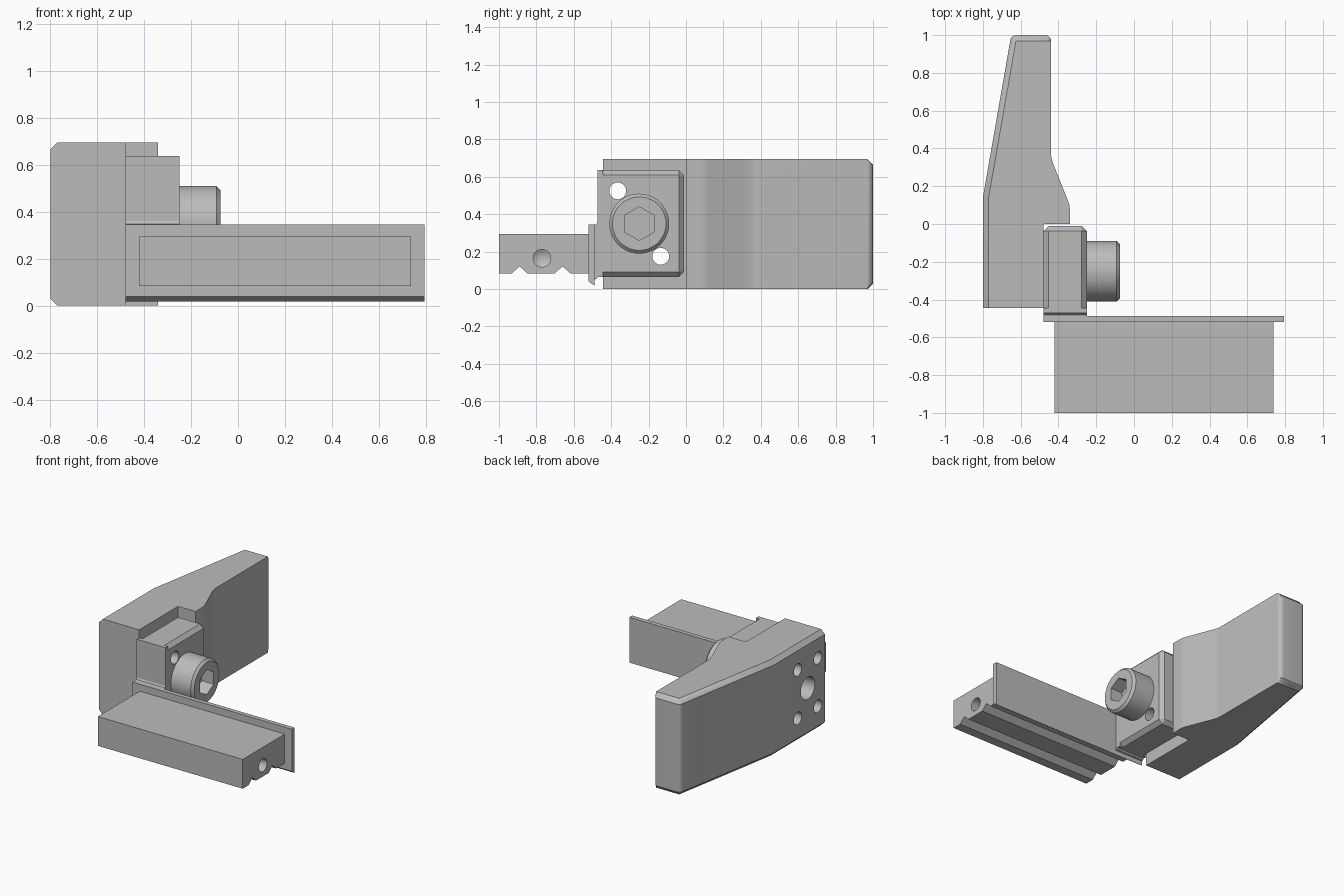
import bpy, bmesh
from math import sin, cos, pi, radians

if "Cube" in bpy.data.objects:
    bpy.data.objects.remove(bpy.data.objects["Cube"])

grey = bpy.data.materials.new("plain grey")
grey.use_nodes = True
colour = (0.5, 0.5, 0.5, 1)
grey.diffuse_color = colour
grey.node_tree.nodes["Principled BSDF"].inputs["Base Color"].default_value = colour


def loft(name, rings):
    """Skin rings of equal length and cap both ends."""
    bm = bmesh.new()
    rows = [[bm.verts.new(p) for p in ring] for ring in rings]
    n = len(rows[0])
    for a, b in zip(rows, rows[1:]):
        for i in range(n):
            j = (i + 1) % n
            bm.faces.new((a[i], a[j], b[j], b[i]))
    bm.faces.new(rows[0])
    bm.faces.new(rows[-1])
    bmesh.ops.remove_doubles(bm, verts=bm.verts, dist=0.0005)
    bmesh.ops.recalc_face_normals(bm, faces=bm.faces)
    mesh = bpy.data.meshes.new(name)
    bm.to_mesh(mesh)
    bm.free()
    mesh.materials.append(grey)
    obj = bpy.data.objects.new(name, mesh)
    bpy.context.collection.objects.link(obj)
    return obj


def prism_x(name, yz, x0, x1):
    return loft(name, [[(x, y, z) for y, z in yz] for x in (x0, x1)])


def turned(name, profile, y, z, sides=48):
    """Turn (x, radius) pairs about an axis along x."""
    angles = [pi / 2 + 2 * pi * i / sides for i in range(sides)]
    return loft(name, [[(x, y + r * cos(a), z + r * sin(a)) for a in angles]
                       for x, r in profile])


def select(obj):
    bpy.ops.object.select_all(action='DESELECT')
    obj.select_set(True)
    bpy.context.view_layer.objects.active = obj


def cut(obj, cutters):
    for cutter in cutters:
        mod = obj.modifiers.new("cut", 'BOOLEAN')
        mod.operation = 'DIFFERENCE'
        mod.solver = 'EXACT'
        mod.object = cutter
        select(obj)
        bpy.ops.object.modifier_apply(modifier=mod.name)
        bpy.data.objects.remove(cutter)


def smooth(obj):
    select(obj)
    bpy.ops.object.shade_smooth_by_angle(angle=radians(28))


CY, CZ = -0.25, 0.35     # screw axis
TOP, C = 0.695, 0.03     # handle height, chamfer

# Handle: (outer, chamfered) outline pairs, chamfered on the outer side and end
pairs = [((-0.8, -0.445), (-0.77, -0.445)), ((-0.8, 0.14), (-0.77, 0.138))]
for i in range(7):
    a = radians(171 - 81 * i / 6)
    pairs.append(((-0.625 + C * cos(a), 0.97 + C * sin(a)), (-0.625, 0.97)))
for i in range(7):
    a = radians(90 - 15 * i)
    x = -0.47 + C * cos(a)
    pairs.append(((x, 0.97 + C * sin(a)), (x, 0.97)))
inner_side = [(-0.44, 0.37), (-0.437, 0.35), (-0.428, 0.32), (-0.36, 0.15),
              (-0.348, 0.118), (-0.342, 0.1), (-0.34, 0.08), (-0.34, 0),
              (-0.48, 0), (-0.48, -0.445)]
pairs += [(p, p) for p in inner_side]
handle = loft("handle", [[(*p[k], z) for p in pairs]
                         for k, z in ((1, 0), (0, C), (0, TOP - C), (1, TOP))])
holes = [turned("hole_cutter", [(-0.9, 0.045), (-0.4, 0.045)], CY + dy, CZ + dz, 32)
         for dy in (-0.115, 0.115) for dz in (-0.175, 0.175)]
holes.append(turned("bore_cutter", [(-0.9, 0.08), (-0.4, 0.08)], CY, CZ))
cut(handle, holes)
smooth(handle)


# Clamp block: square at the front, chamfered edges behind
def section(y, inset, c):
    x0, x1, z0, z1 = -0.48 + inset, -0.25 - inset, 0.065 + inset, 0.637 - inset
    return [(x, y, z) for x, z in (
        (x0 + c, z0), (x1 - c, z0), (x1, z0 + c), (x1, z1 - c),
        (x1 - c, z1), (x0 + c, z1), (x0, z1 - c), (x0, z0 + c))]


B = 0.027
block = loft("clamp_block", [section(-0.472, 0, 0), section(-0.445, 0, 0),
                             section(-0.444, 0, B), section(-0.038, 0, B),
                             section(-0.011, B, 0.003)])
cut(block, [turned("hole_cutter", [(-0.6, 0.045), (-0.1, 0.045)], CY + s * 0.115, CZ - s * 0.175, 32)
            for s in (-1, 1)])
smooth(block)

# Neck joining the clamp block to the plate
prism_x("neck", [(-0.46, 0.36), (-0.472, 0.36), (-0.478, 0.348), (-0.49, 0.344),
                 (-0.49, 0.05), (-0.478, 0.055), (-0.472, 0.065), (-0.46, 0.07)],
        -0.48, -0.25)

# Thin back plate with a bevelled lower edge
prism_x("back_plate", [(-0.52, 0.345), (-0.52, 0.04), (-0.488, 0.017), (-0.488, 0.345)],
        -0.48, 0.795)

# Long bar with two V grooves underneath and a drilled end
bar_outline = [(-0.515, 0.295), (-1, 0.295), (-1, 0.083)]
for y in (-0.89, -0.66):
    bar_outline += [(y - 0.043, 0.083), (y, 0.122), (y + 0.043, 0.083)]
bar_outline.append((-0.515, 0.083))
bar = prism_x("grooved_bar", bar_outline, -0.422, 0.738)
cut(bar, [turned("drill_cutter", [(0.8, 0.047), (0.6, 0.047), (0.57, 0)], -0.77, 0.165, 32)])
smooth(bar)

# Socket head screw
screw = turned("cap_screw", [(-0.49, 0.079), (-0.26, 0.079), (-0.26, 0.16),
                             (-0.092, 0.16), (-0.075, 0.143)], CY, CZ)
cut(screw, [turned("socket_cutter", [(-0.17, 0.09), (0, 0.09)], CY, CZ, 6)])
smooth(screw)
